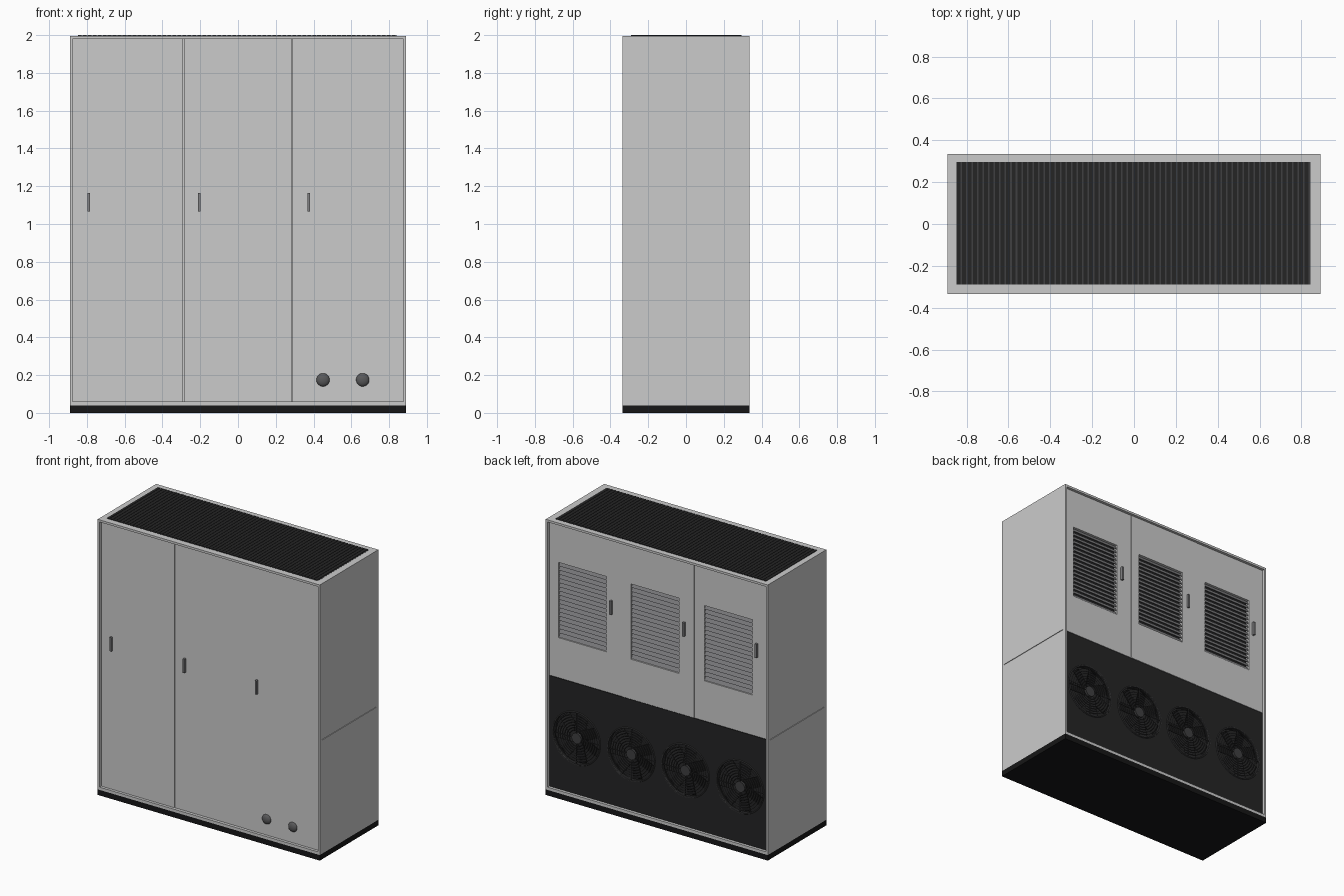
import bpy, bmesh, math
from mathutils import Matrix, Vector

if "Cube" in bpy.data.objects:
    bpy.data.objects.remove(bpy.data.objects["Cube"])


def material(name, v):
    m = bpy.data.materials.new(name)
    m.diffuse_color = (v, v, v * 1.04, 1)
    m.use_nodes = True
    m.node_tree.nodes["Principled BSDF"].inputs["Base Color"].default_value = m.diffuse_color
    return m


BLACK = material("black", 0.008)
DARK = material("dark", 0.018)
WIRE = material("wire", 0.05)
KNOB = material("knob", 0.10)
HANDLE = material("handle_grey", 0.22)


def finish(name, bm, mat=None, smooth=False):
    me = bpy.data.meshes.new(name)
    bm.to_mesh(me)
    bm.free()
    ob = bpy.data.objects.new(name, me)
    bpy.context.collection.objects.link(ob)
    if mat:
        me.materials.append(mat)
    if smooth:
        bpy.context.view_layer.objects.active = ob
        bpy.ops.object.select_all(action='DESELECT')
        ob.select_set(True)
        bpy.ops.object.shade_smooth_by_angle()
    return ob


def add_box(bm, x0, x1, y0, y1, z0, z1, rot=None):
    c = Vector((x0 + x1, y0 + y1, z0 + z1)) / 2
    m = Matrix.Translation(c) @ (rot or Matrix()) @ Matrix.Diagonal((x1 - x0, y1 - y0, z1 - z0, 1))
    bmesh.ops.create_cube(bm, size=1, matrix=m)


def boxes(name, dims, mat=None):
    bm = bmesh.new()
    for d in dims:
        add_box(bm, *d)
    return finish(name, bm, mat)


def add_disc(bm, x, y, z, r, depth, seg=48, r2=None):
    m = Matrix.Translation((x, y, z)) @ Matrix.Rotation(math.pi / 2, 4, 'X')
    bmesh.ops.create_cone(bm, cap_ends=True, segments=seg, radius1=r,
                          radius2=r if r2 is None else r2, depth=depth, matrix=m)


def add_ring(bm, x, y, z, R, r, seg=48, sides=6):
    rows = []
    for i in range(seg):
        a = 2 * math.pi * i / seg
        row = []
        for j in range(sides):
            b = 2 * math.pi * j / sides
            d = R + r * math.cos(b)
            row.append(bm.verts.new((x + d * math.cos(a), y + r * math.sin(b), z + d * math.sin(a))))
        rows.append(row)
    for i in range(seg):
        p, q = rows[i], rows[(i + 1) % seg]
        for j in range(sides):
            k = (j + 1) % sides
            bm.faces.new((p[j], p[k], q[k], q[j]))


W, D = 0.89, 0.335      # half width, half depth
IN = 0.875              # inside of frame
SPLIT = 0.865           # height of the side and rear joint

# Plinth, core, roof
boxes("plinth", [(-W, W, -D, D, 0, 0.04)], BLACK)
boxes("core", [(-0.87, 0.87, -0.295, 0.28, 0.04, 1.98)])
boxes("roof", [(-W, W, -D, D, 1.98, 1.996)])
boxes("bottom_rail", [(-W, W, -D, D, 0.04, 0.06)])

# Side walls: corner posts and two panels with a thin joint
for n, s in (("left", -1), ("right", 1)):
    xs = sorted((s * IN, s * W))
    xi = sorted((s * 0.87, s * (W - 0.006)))
    boxes(n + "_side", [
        (*xs, -D, -0.31, 0.06, 1.98), (*xs, 0.31, D, 0.06, 1.98),
        (*xs, -0.31, 0.31, 0.06, SPLIT - 0.002), (*xs, -0.31, 0.31, SPLIT + 0.002, 1.98),
        (*xi, -0.31, 0.31, SPLIT - 0.003, SPLIT + 0.003)])

# Roof grille
boxes("roof_grille_bed", [(-0.848, 0.843, -0.29, 0.295, 1.99, 1.9968)], WIRE)
N = 64
pitch = 1.69 / N
boxes("roof_grille_slats", [(-0.848 + i * pitch, -0.848 + i * pitch + 0.019, -0.29, 0.295, 1.99, 2.0)
                            for i in range(N)], DARK)

# Front doors and handles
bays = [(-IN, -0.29), (-0.287, 0.286), (0.289, IN)]
for i, (a, b) in enumerate(bays):
    step = 0.002 if i == 1 else 0
    boxes(f"front_door_{i + 1}", [(a, b, -0.315 + step, -0.29, 0.06, 1.98)])
for i, x in enumerate((-0.79, -0.205, 0.375)):
    boxes(f"front_handle_{i + 1}", [(x - 0.007, x + 0.007, -0.333, -0.31, 1.065, 1.165)], HANDLE)

# Front round caps
for i, x in enumerate((0.45, 0.66)):
    bm = bmesh.new()
    bmesh.ops.create_uvsphere(bm, u_segments=32, v_segments=16, radius=0.035,
                              matrix=Matrix.Translation((x, -0.314, 0.175)) @ Matrix.Diagonal((1, 0.55, 1, 1)))
    finish(f"round_cap_{i + 1}", bm, KNOB, True)

# Rear lining, doors with vent openings, louvres and handles
boxes("rear_lining", [(-IN, IN, 0.279, 0.284, 0.06, 1.98)], DARK)
Z0, Z1 = 1.155, 1.70
vents = [(-0.753, -0.367), (-0.165, 0.22), (0.415, 0.80)]
for i, ((a, b), (v0, v1)) in enumerate(zip(bays, vents)):
    y = (0.283, 0.317 if i == 1 else 0.315)
    boxes(f"rear_door_{i + 1}", [(a, v0, *y, SPLIT, 1.98), (v1, b, *y, SPLIT, 1.98),
                                 (v0, v1, *y, SPLIT, Z0), (v0, v1, *y, Z1, 1.98)])
    bm = bmesh.new()
    n = 18
    p = (Z1 - Z0) / n
    for k in range(n):
        z = Z0 + (k + 0.5) * p
        add_box(bm, v0, v1, 0.302, 0.305, z - 0.0145, z + 0.0145, Matrix.Rotation(math.radians(25), 4, 'X'))
    finish(f"rear_louvres_{i + 1}", bm, HANDLE)
for i, x in enumerate((-0.79, -0.21, 0.375)):
    boxes(f"rear_handle_{i + 1}", [(x - 0.007, x + 0.007, 0.31, 0.333, 1.44, 1.54)], HANDLE)

# Rear fan panel with round openings
fans = (-0.655, -0.217, 0.217, 0.655)
FZ, FR = 0.465, 0.188
panel = boxes("fan_panel", [(-IN, IN, 0.284, 0.315, 0.06, SPLIT - 0.003)], DARK)
bm = bmesh.new()
for x in fans:
    add_disc(bm, x, 0.31, FZ, FR, 0.1)
cutter = finish("fan_cutter", bm)
cutter.hide_render = True
mod = panel.modifiers.new("openings", 'BOOLEAN')
mod.operation, mod.object, mod.solver = 'DIFFERENCE', cutter, 'EXACT'
bpy.context.view_layer.objects.active = panel
bpy.ops.object.modifier_apply(modifier=mod.name)
bpy.data.objects.remove(cutter)

# Fans: guard rings, crossed wires, hub and blades
for i, x in enumerate(fans):
    bm = bmesh.new()
    add_ring(bm, x, 0.317, FZ, FR, 0.005)
    for k in range(1, 8):
        add_ring(bm, x, 0.317, FZ, 0.04 + k * 0.018, 0.002, 48, 4)
    for k in range(2):
        add_box(bm, x - FR, x + FR, 0.315, 0.319, FZ - 0.002, FZ + 0.002,
                Matrix.Rotation(math.pi / 2 * k, 4, 'Y'))
    add_disc(bm, x, 0.312, FZ, 0.038, 0.016, 32)
    bmesh.ops.recalc_face_normals(bm, faces=bm.faces)
    finish(f"fan_guard_{i + 1}", bm, WIRE, True)
    bm = bmesh.new()
    for k in range(7):
        R = Matrix.Rotation(2 * math.pi * k / 7, 4, 'Y')
        m = (Matrix.Translation((x, 0.298, FZ)) @ R @ Matrix.Translation((0.105, 0, 0))
             @ Matrix.Rotation(math.radians(12), 4, 'X') @ Matrix.Diagonal((0.14, 0.003, 0.08, 1)))
        bmesh.ops.create_cube(bm, size=1, matrix=m)
    finish(f"fan_blades_{i + 1}", bm, DARK)
